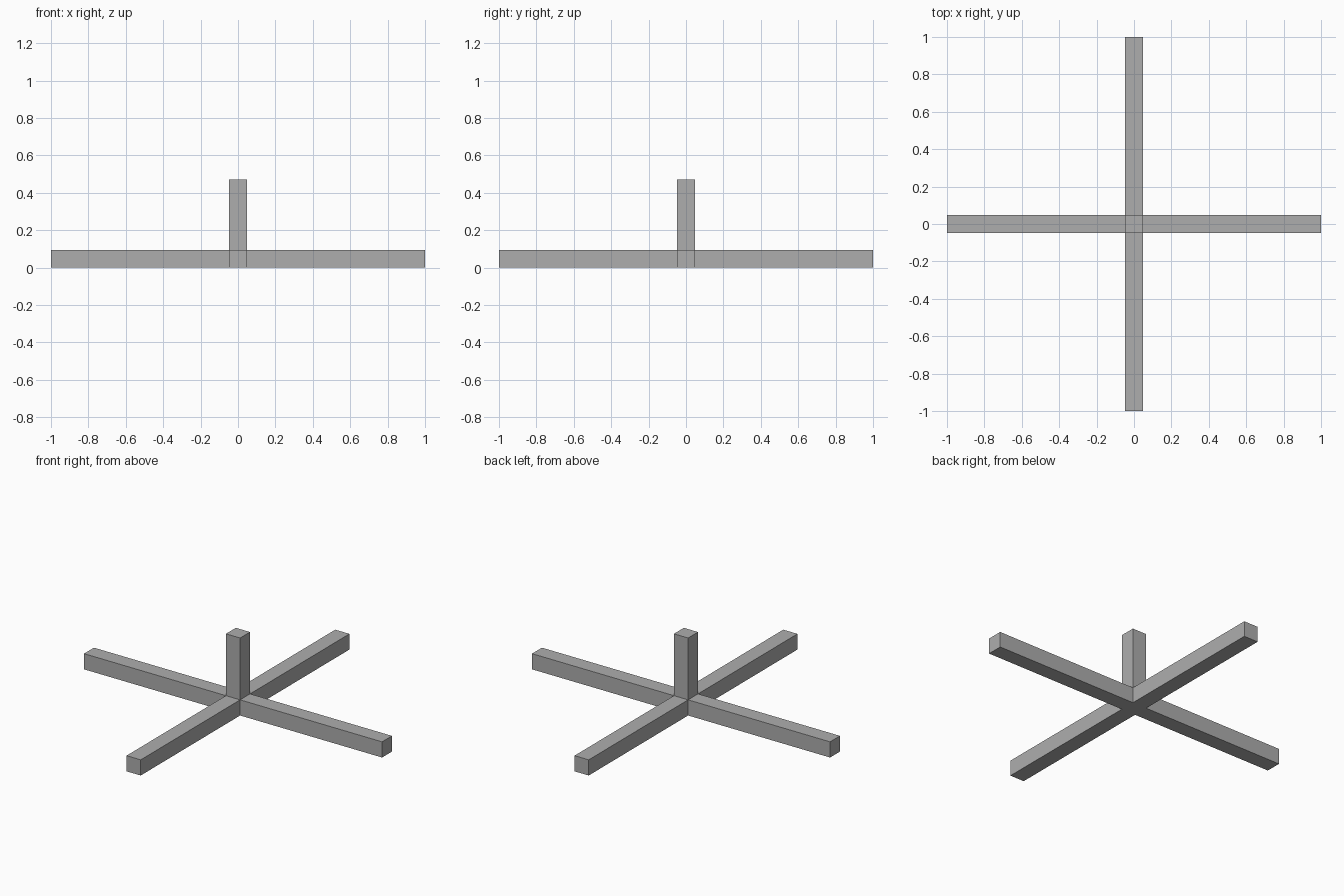
import bpy
from math import radians
from mathutils import Matrix

cube = bpy.data.objects.get("Cube")
if cube:
    bpy.data.objects.remove(cube, do_unlink=True)

BEAM = 0.095     # square section of every beam
REACH = 1.0      # arm tip distance from the centre
HEIGHT = 0.47    # top of the post

grey = bpy.data.materials.new("plain_grey")
grey.use_nodes = True
colour = (0.42, 0.42, 0.42, 1)
grey.diffuse_color = colour
grey.node_tree.nodes["Principled BSDF"].inputs["Base Color"].default_value = colour


def box(name, low, high, turn=0):
    """Axis-aligned box between two corners, then turned about z."""
    bpy.ops.mesh.primitive_cube_add(size=1)
    obj = bpy.context.object
    obj.name = name
    centre = [(a + b) / 2 for a, b in zip(low, high)]
    size = [b - a for a, b in zip(low, high)]
    obj.data.transform(Matrix.Rotation(radians(turn), 4, "Z")
                       @ Matrix.Translation(centre)
                       @ Matrix.Diagonal((*size, 1)))
    obj.data.materials.append(grey)
    return obj


half = BEAM / 2

# Upright post through the middle
box("centre_post", (-half, -half, 0), (half, half, HEIGHT))

# Four floor arms butting against the post
for i, side in enumerate(("left", "back", "right", "front")):
    box(side + "_arm", (half, -half, 0), (REACH, half, BEAM), turn=90 * i)
